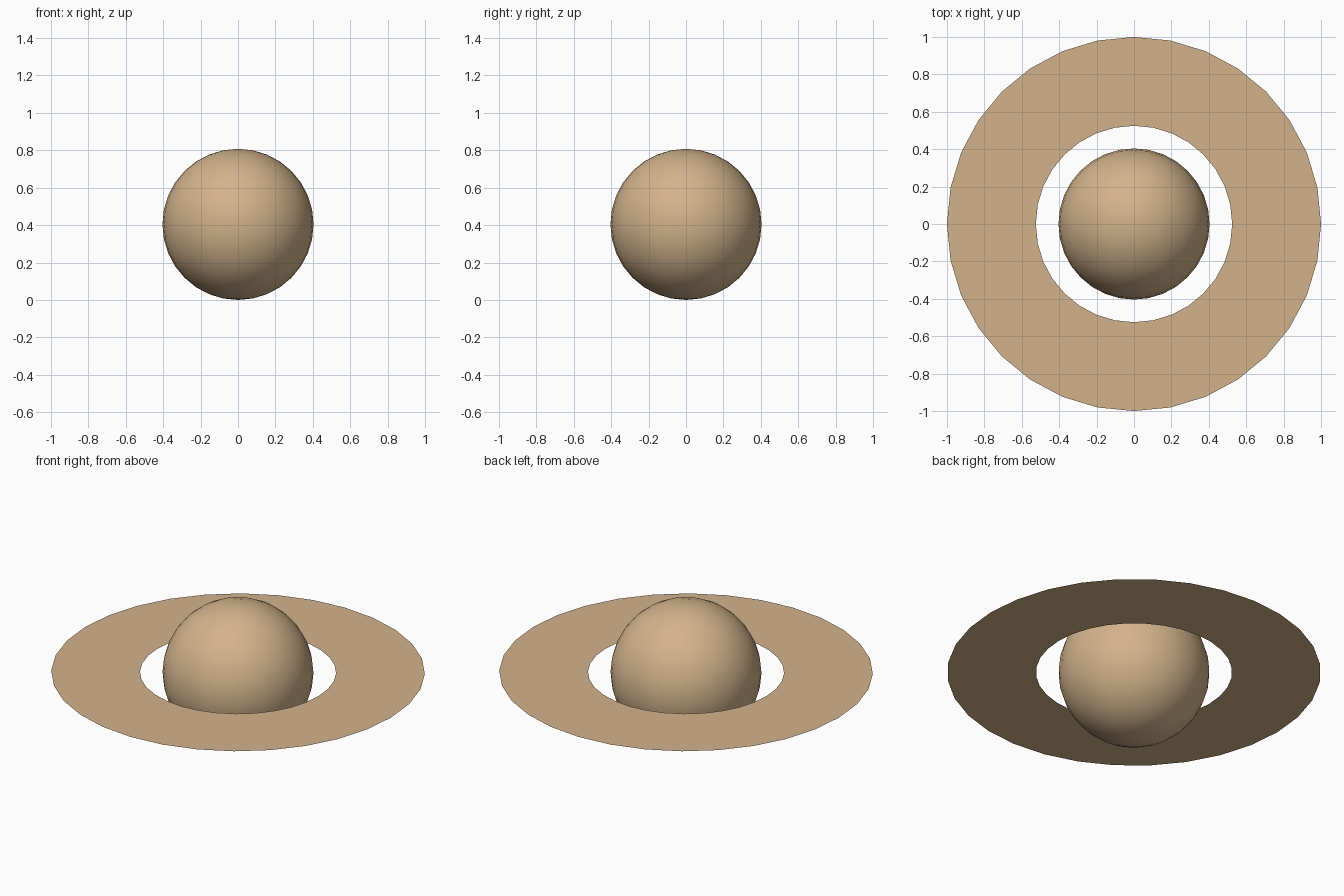
import bpy, bmesh, math

if "Cube" in bpy.data.objects:
    bpy.data.objects.remove(bpy.data.objects["Cube"])

R = 0.404          # planet radius
INNER, OUTER = 0.525, 1.0
SIDES = 32

tan = bpy.data.materials.new("warm_tan")
tan.diffuse_color = (0.65, 0.45, 0.262, 1)
tan.use_nodes = True
tan.node_tree.nodes["Principled BSDF"].inputs["Base Color"].default_value = tan.diffuse_color

# Planet: smooth ball resting on the ground
bpy.ops.mesh.primitive_uv_sphere_add(segments=32, ring_count=16, radius=R, location=(0, 0, R))
planet = bpy.context.object
planet.name = "planet"
planet.data.materials.append(tan)
bpy.ops.object.shade_smooth()

# Ring: paper-thin flat band around the equator
bm = bmesh.new()
loops = []
for r in (INNER, OUTER):
    loops.append([bm.verts.new((r * math.cos(2 * math.pi * i / SIDES),
                                r * math.sin(2 * math.pi * i / SIDES), 0))
                  for i in range(SIDES)])
inner, outer = loops
for i in range(SIDES):
    j = (i + 1) % SIDES
    bm.faces.new((inner[i], outer[i], outer[j], inner[j]))
mesh = bpy.data.meshes.new("ring")
bm.to_mesh(mesh)
bm.free()
mesh.materials.append(tan)
ring = bpy.data.objects.new("ring", mesh)
ring.location.z = R
bpy.context.collection.objects.link(ring)
